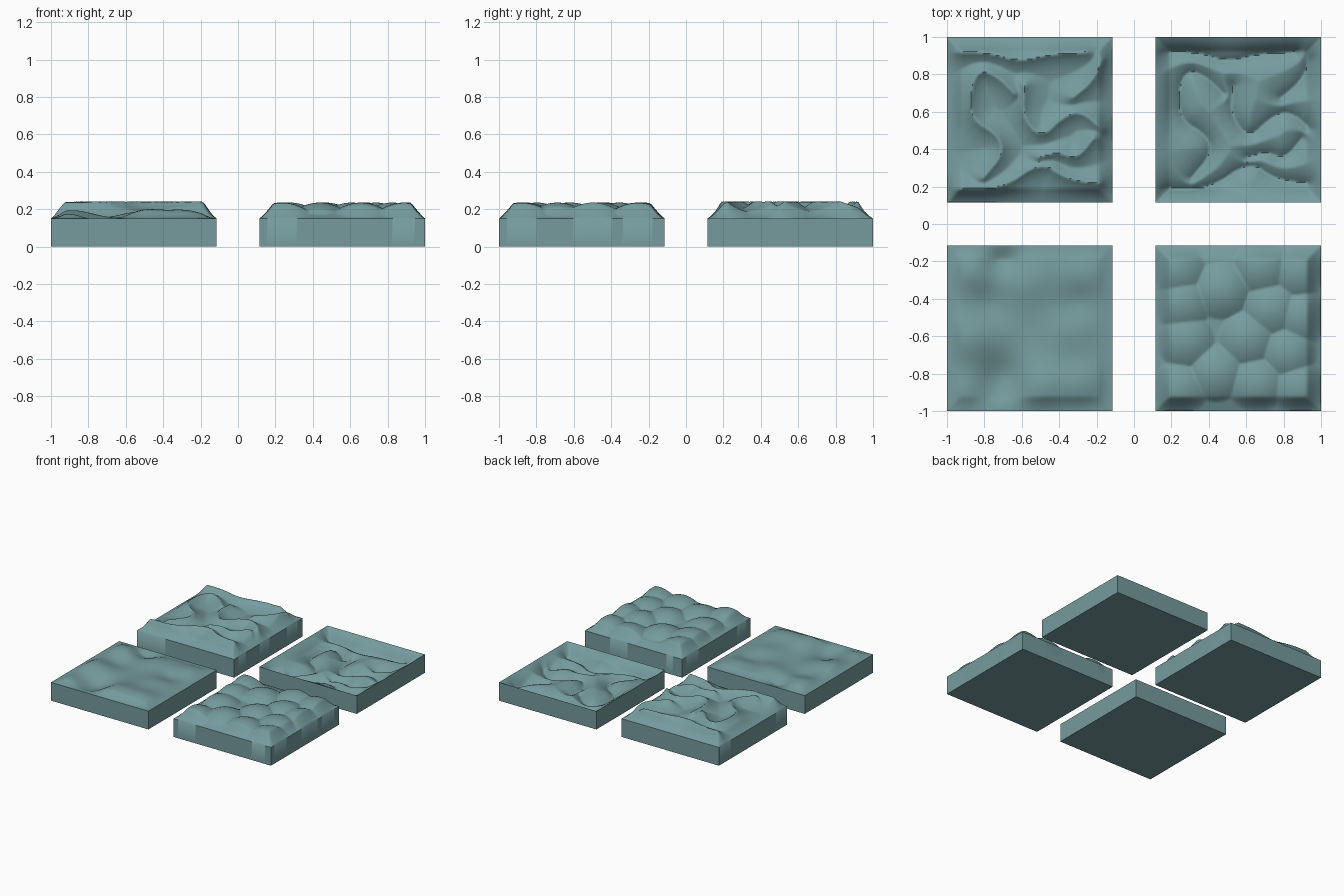
import bpy
import bmesh
from math import exp
from mathutils import Vector
from mathutils.geometry import intersect_point_line

HALF, CENTRE, BASE = 0.443, 0.557, 0.15
CELLS = 90

cube = bpy.data.objects.get("Cube")
if cube:
    bpy.data.objects.remove(cube, do_unlink=True)

teal = bpy.data.materials.new("muted_teal")
teal.use_nodes = True
colour = (0.18, 0.33, 0.34, 1)
teal.diffuse_color = colour
teal.node_tree.nodes["Principled BSDF"].inputs["Base Color"].default_value = colour


def rounded(points):
    """Cut the corners of a path until it reads as a curve."""
    path = [Vector(p) for p in points]
    for _ in range(2):
        cut = [path[0]]
        for a, b in zip(path, path[1:]):
            cut += [a.lerp(b, 0.25), a.lerp(b, 0.75)]
        path = cut + [path[-1]]
    return path


# Crest lines of the ridged tile, measured from the tile centre
CRESTS = [rounded(p) for p in (
    [(-.40, .36), (-.22, .36), (-.05, .31), (.1, .35), (.3, .36)],
    [(-.08, .14), (-.17, .23), (-.27, .27), (-.32, .16), (-.31, 0), (-.17, -.08),
     (-.14, -.18), (-.25, -.31)],
    [(-.03, .18), (-.04, .02), (.06, -.1), (.17, .01), (.27, .05), (.39, -.05)],
    [(-.40, -.37), (-.15, -.37), (.06, -.22), (.2, -.32), (.38, -.34)],
    [(.05, -.20), (.15, -.17), (.25, -.21), (.34, -.10)],
    [(.39, .32), (.33, .2), (.23, .12)],
)]


def path_distance(p, path):
    best = 9
    for a, b in zip(path, path[1:]):
        t = max(0, min(1, intersect_point_line(p, a, b)[1]))
        best = min(best, (p - a.lerp(b, t)).length)
    return best


def ridges(p):
    d = min(path_distance(p, path) for path in CRESTS)
    return 0.02 + 0.072 * exp(-d / 0.075)


def hollows(p):
    return -ridges(p)


# Domes of the cellular tile
DOMES = [Vector(c) for c in (
    (-.33, .31), (-.30, .13), (-.09, .20), (.13, .33), (.33, .30), (.18, .10),
    (.35, .06), (-.28, -.07), (.05, -.06), (-.12, -.24), (.10, -.30),
    (-.32, -.33), (.27, -.13), (.33, -.32))]


def cells(p):
    d = min((p - c).length for c in DOMES)
    return max(0.03, 0.085 - 2.3 * d * d)


# Soft swells and dips of the rolling tile: x, y, height, radius
SWELLS = [
    (.05, -.31, .05, .15), (.28, -.30, .04, .13), (-.32, -.05, .045, .16),
    (.2, -.02, .03, .15), (-.3, .3, .04, .13), (.02, .26, .035, .15),
    (.3, .28, .03, .13), (-.14, -.27, -.045, .13), (-.22, .12, -.02, .12),
    (.25, .14, -.02, .1), (-.15, .38, -.04, .1), (-.34, -.34, .025, .11)]


def rolling(p):
    return sum(h * exp(-((p.x - x) ** 2 + (p.y - y) ** 2) / (r * r))
               for x, y, h, r in SWELLS)


def tile(name, x, y, relief):
    bm = bmesh.new()
    bmesh.ops.create_grid(bm, x_segments=CELLS, y_segments=CELLS, size=HALF)
    # Raise the relief, fading to a level rim
    for v in bm.verts:
        p = v.co.xy
        rim = min(1, max(0, HALF - max(abs(p.x), abs(p.y))) / 0.075)
        v.co.z = BASE + relief(p) * rim
    # Pull the rim down into a solid slab
    rim_edges = [e for e in bm.edges if e.is_boundary]
    made = bmesh.ops.extrude_edge_only(bm, edges=rim_edges)["geom"]
    for v in made:
        if isinstance(v, bmesh.types.BMVert):
            v.co.z = 0
    bmesh.ops.holes_fill(bm, edges=[e for e in bm.edges if e.is_boundary], sides=0)
    bmesh.ops.recalc_face_normals(bm, faces=bm.faces)
    mesh = bpy.data.meshes.new(name)
    bm.to_mesh(mesh)
    bm.free()
    mesh.materials.append(teal)
    obj = bpy.data.objects.new(name, mesh)
    obj.location = (x, y, 0)
    bpy.context.collection.objects.link(obj)
    bpy.ops.object.select_all(action="DESELECT")
    obj.select_set(True)
    bpy.context.view_layer.objects.active = obj
    bpy.ops.object.shade_smooth_by_angle(angle=1.0)


tile("ridged_tile", -CENTRE, CENTRE, ridges)
tile("hollowed_tile", CENTRE, CENTRE, hollows)
tile("rolling_tile", -CENTRE, -CENTRE, rolling)
tile("cellular_tile", CENTRE, -CENTRE, cells)
